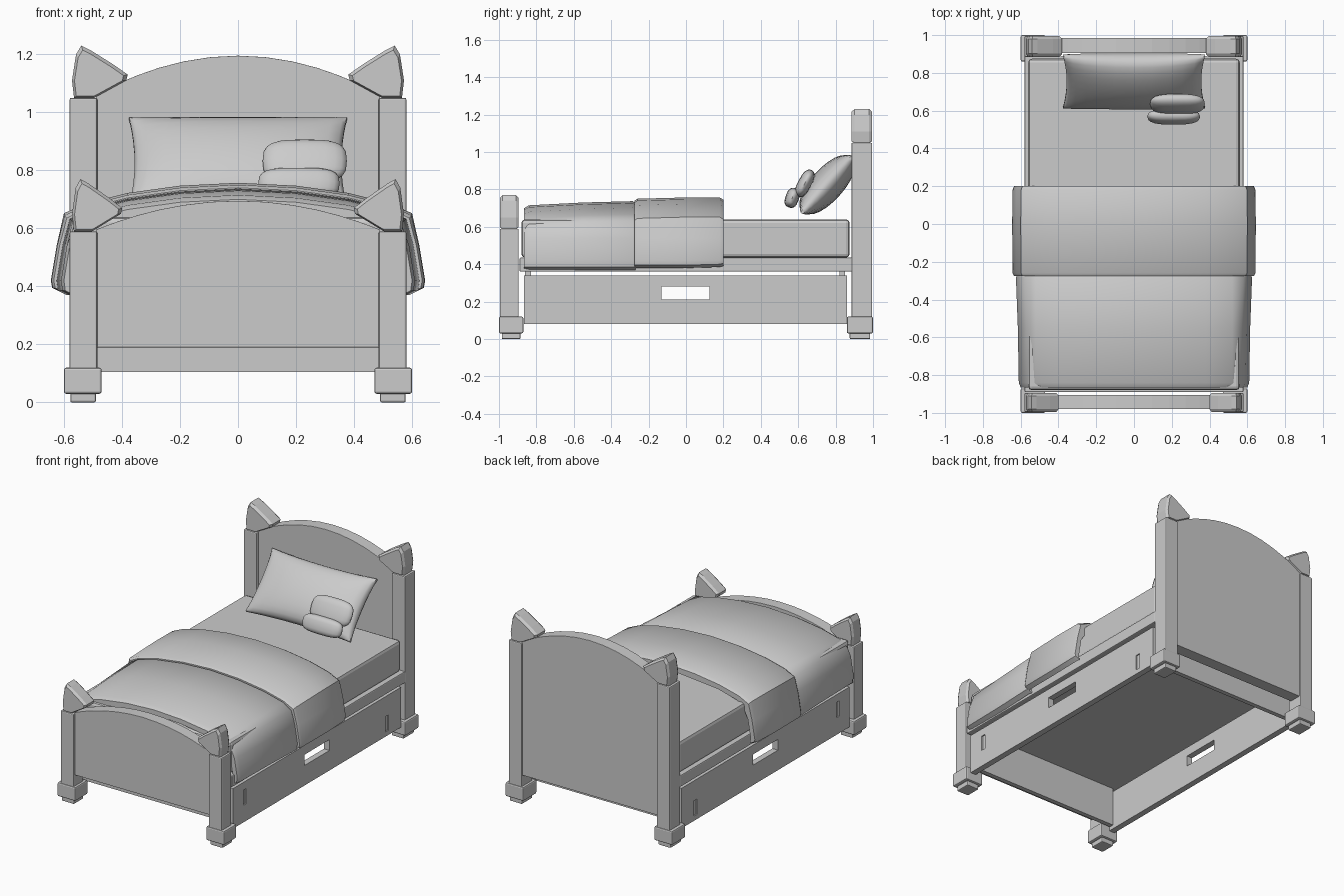
import bpy, bmesh, math
from mathutils import Vector, Matrix

if "Cube" in bpy.data.objects:
    bpy.data.objects.remove(bpy.data.objects["Cube"])


def finish(name, bm, bevel=0.0, smooth=False):
    bmesh.ops.recalc_face_normals(bm, faces=bm.faces)
    me = bpy.data.meshes.new(name)
    bm.to_mesh(me)
    bm.free()
    ob = bpy.data.objects.new(name, me)
    bpy.context.collection.objects.link(ob)
    if bevel:
        m = ob.modifiers.new("bevel", 'BEVEL')
        m.width, m.segments, m.limit_method = bevel, 2, 'ANGLE'
    if smooth:
        bpy.ops.object.select_all(action='DESELECT')
        bpy.context.view_layer.objects.active = ob
        ob.select_set(True)
        bpy.ops.object.shade_smooth_by_angle(angle=math.radians(40))
    return ob


def box(name, x0, x1, y0, y1, z0, z1, bevel=0.0):
    bm = bmesh.new()
    bmesh.ops.create_cube(bm, size=1)
    for v in bm.verts:
        v.co = ((x0 + x1) / 2 + v.co.x * (x1 - x0),
                (y0 + y1) / 2 + v.co.y * (y1 - y0),
                (z0 + z1) / 2 + v.co.z * (z1 - z0))
    return finish(name, bm, bevel)


def loft(name, sections, bevel=0.0, smooth=False):
    """Skin a list of (y, [(x, z), ...]) outlines and cap both ends."""
    bm = bmesh.new()
    rings = [[bm.verts.new((x, y, z)) for x, z in pts] for y, pts in sections]
    n = len(rings[0])
    for a, b in zip(rings, rings[1:]):
        for i in range(n):
            bm.faces.new((a[i], a[(i + 1) % n], b[(i + 1) % n], b[i]))
    caps = [bm.faces.new(rings[0]), bm.faces.new(rings[-1])]
    bmesh.ops.triangulate(bm, faces=caps)
    return finish(name, bm, bevel, smooth)


def cushion(name, centre, size, tilt, yaw=0.0, power=0.6):
    """Flattened superellipsoid, tilted back about x."""
    bm = bmesh.new()
    bmesh.ops.create_uvsphere(bm, u_segments=20, v_segments=12, radius=1)
    for v in bm.verts:
        v.co = Vector([math.copysign(abs(c) ** p, c) * s
                       for c, p, s in zip(v.co, (power, 1, power), size)])
    m = Matrix.Translation(centre) @ Matrix.Rotation(yaw, 4, 'Z') @ Matrix.Rotation(tilt, 4, 'X')
    bm.transform(m)
    return finish(name, bm, smooth=True)


# Pointed, ear-like finial outline relative to the post top (x mirrored by side)
EAR = [(0.495, 0.0), (0.565, 0.0), (0.572, 0.06), (0.558, 0.15), (0.54, 0.18),
       (0.51, 0.165), (0.43, 0.115), (0.38, 0.08), (0.385, 0.06), (0.44, 0.03)]


def finial(name, s, y0, y1, z, top_in):
    cx, cz = 0.50, 0.05
    secs = []
    for t, k in ((0, 0.88), (0.15, 1), (0.85, 1), (1, 0.88)):
        secs.append((y0 + (y1 - y0) * t,
                     [(s * (cx + (x + top_in * (0.57 - x) - cx) * k), z + cz + (h - cz) * k)
                      for x, h in EAR]))
    loft(name, secs)


def board(name, y0, y1, z0, edge, top):
    arch = [(0.49 * math.cos(math.pi * i / 16),) for i in range(17)]
    pts = [(0.49, z0)]
    pts += [(x, top - (top - edge) * (x / 0.49) ** 2) for (x,) in arch]
    pts += [(-0.49, z0)]
    loft(name, [(y0, pts), (y1, pts)], bevel=0.006)


# Posts, feet and finials at both ends
ends = (("foot", -0.995, -0.895, -1.0, -0.87, 0.59, 0.1),
        ("head", 0.885, 0.995, 0.86, 1.0, 1.05, 0.0))
for end, y0, y1, f0, f1, top, tuck in ends:
    for side, s in (("left", -1), ("right", 1)):
        xs = sorted((s * 0.485, s * 0.58))
        box(f"{end}_{side}_post", *xs, y0, y1, 0.10, top, 0.006)
        xs = sorted((s * 0.47, s * 0.60))
        box(f"{end}_{side}_foot_block", *xs, f0, f1, 0.03, 0.12, 0.008)
        xs = sorted((s * 0.49, s * 0.578))
        box(f"{end}_{side}_foot_pad", *xs, f0 + 0.015, f1 - 0.015, 0.0, 0.04, 0.006)
        finial(f"{end}_{side}_finial", s, y0, y1, top, tuck)

# Arched end boards
board("footboard", -0.98, -0.905, 0.19, 0.595, 0.695)
board("headboard", 0.905, 0.985, 0.19, 1.06, 1.195)

# Frame deck, cross rails and mattress
box("bed_deck", -0.58, 0.58, -0.89, 0.89, 0.36, 0.435, 0.006)
box("foot_cross_rail", -0.53, 0.53, -0.86, -0.83, 0.105, 0.36)
box("head_cross_rail", -0.53, 0.53, 0.82, 0.85, 0.105, 0.36)
box("mattress", -0.56, 0.56, -0.88, 0.875, 0.435, 0.64, 0.02)

# Drawer fronts with a handle opening and shallow slots
for side, s in (("left", -1), ("right", 1)):
    xs = sorted((s * 0.53, s * 0.57))
    front = box(f"{side}_drawer_front", *xs, -0.865, 0.86, 0.08, 0.34)
    cuts = ((0.40, -0.13, 0.125, 0.21, 0.28),
            (0.562, -0.76, -0.73, 0.19, 0.29),
            (0.562, 0.70, 0.73, 0.11, 0.21))
    for i, (depth, y0, y1, z0, z1) in enumerate(cuts):
        c = box(f"{side}_drawer_cutter_{i}", *sorted((s * depth, s * 0.7)), y0, y1, z0, z1)
        c.hide_render = True
        c.hide_viewport = True
        m = front.modifiers.new("cut", 'BOOLEAN')
        m.object, m.operation, m.solver = c, 'DIFFERENCE', 'EXACT'


# Draped blankets: outer half outline, thickened inwards and mirrored
def drape(wide, top, thick=0.03, low=0.37):
    half = [(0, top), (0.2, top - 0.01), (0.38, top - 0.035), (0.52, top - 0.07),
            (wide - 0.045, top - 0.105), (wide - 0.02, 0.54), (wide, 0.42), (wide - 0.005, low + 0.015)]
    inner = [(max(x - (thick if i > 4 else thick * x), 0), z - (thick if i < 5 else 0))
             for i, (x, z) in enumerate(half)]
    inner[-1] = (wide - 0.035, low)
    outer = [(-x, z) for x, z in half[:0:-1]] + half
    under = inner[::-1] + [(-x, z) for x, z in inner[1:]]
    return outer + under


loft("lower_blanket", [(-0.865, drape(0.60, 0.70)), (-0.84, drape(0.61, 0.715)),
                       (-0.55, drape(0.615, 0.73)), (-0.285, drape(0.625, 0.737)),
                       (-0.27, drape(0.618, 0.727))], smooth=True)
loft("upper_blanket", [(-0.275, drape(0.635, 0.74, low=0.38)), (-0.26, drape(0.643, 0.75, low=0.38)),
                       (0.0, drape(0.645, 0.757, low=0.38)), (0.18, drape(0.643, 0.757, low=0.385)),
                       (0.20, drape(0.635, 0.745, low=0.39))], smooth=True)

# Large pillow: two bulging sheets with pinched corners
bm = bmesh.new()
N = 12
sheets = {}
for i in range(N + 1):
    for j in range(N + 1):
        u, v = 2 * i / N - 1, 2 * j / N - 1
        u, v = math.sin(u * math.pi / 2), math.sin(v * math.pi / 2)
        rim = max(0.0, (1 - u * u) * (1 - v * v))
        x = 0.375 * u * (1 - 0.05 * (1 - v * v))
        z = 0.205 * v * (1 - 0.07 * (1 - u * u))
        for side in (-1, 1):
            sheets[i, j, side] = bm.verts.new((x, side * (0.008 + 0.08 * rim ** 0.45), z))
for i in range(N):
    for j in range(N):
        for side in (-1, 1):
            bm.faces.new([sheets[a, b, side] for a, b in
                          ((i, j), (i + 1, j), (i + 1, j + 1), (i, j + 1))])
for k in range(N):
    for a, b in (((k, 0), (k + 1, 0)), ((k, N), (k + 1, N)),
                 ((0, k), (0, k + 1)), ((N, k), (N, k + 1))):
        bm.faces.new((sheets[*a, -1], sheets[*b, -1], sheets[*b, 1], sheets[*a, 1]))
bm.transform(Matrix.Translation((0, 0.755, 0.825)) @ Matrix.Rotation(math.radians(-42), 4, 'X'))
finish("pillow", bm, smooth=True)

# Two small cushions resting on the pillow
cushion("small_cushion_back", (0.23, 0.635, 0.832), (0.145, 0.036, 0.08), math.radians(-28))
cushion("small_cushion_front", (0.21, 0.568, 0.755), (0.14, 0.036, 0.055), math.radians(-20))
